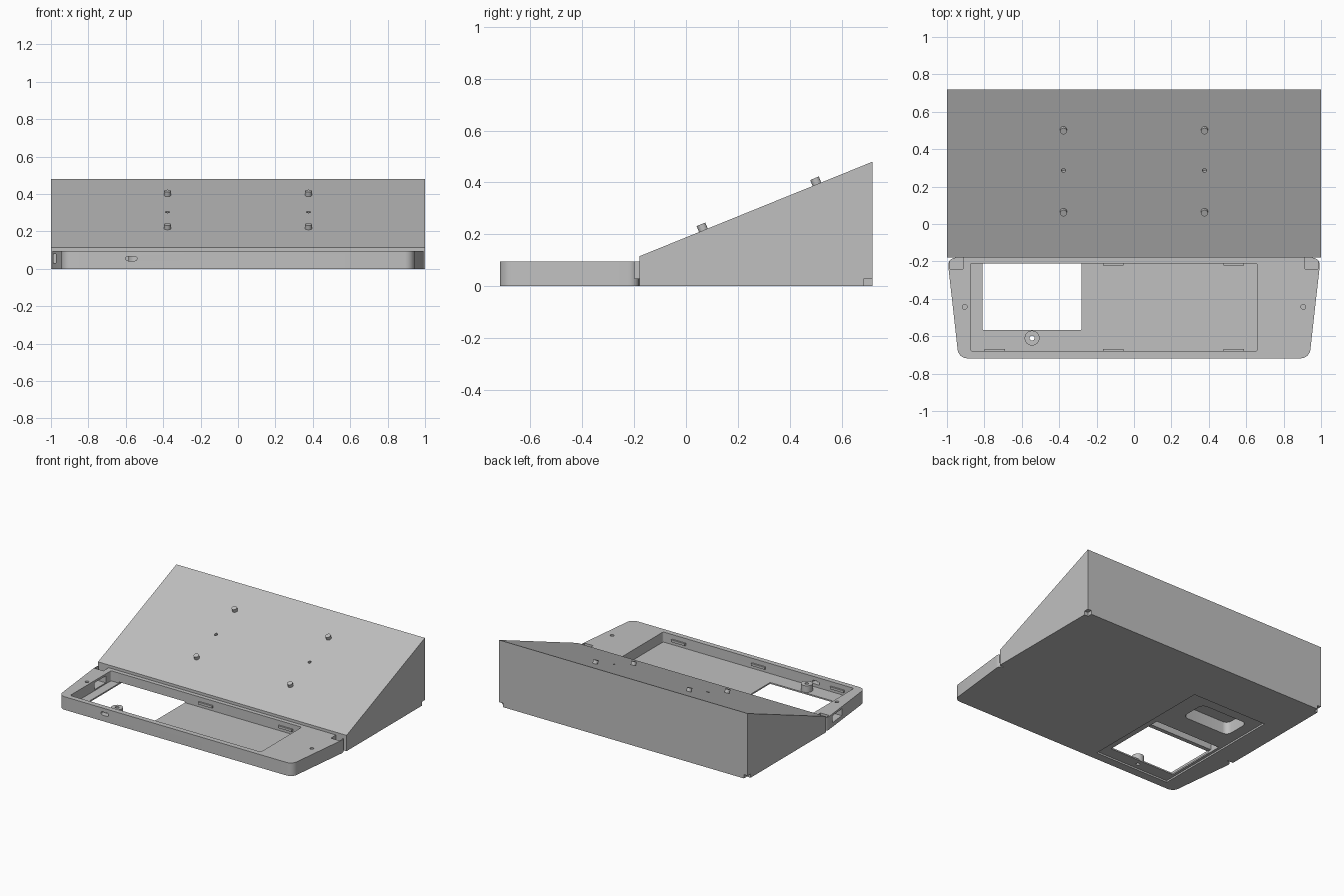
import bpy, bmesh, math
from mathutils import Vector, Matrix

if "Cube" in bpy.data.objects:
    bpy.data.objects.remove(bpy.data.objects["Cube"], do_unlink=True)

grey = bpy.data.materials.new("light grey plastic")
grey.use_nodes = True
tone = (0.53, 0.53, 0.53, 1)
grey.diffuse_color = tone
grey.node_tree.nodes["Principled BSDF"].inputs["Base Color"].default_value = tone


def finish(name, bm):
    bmesh.ops.recalc_face_normals(bm, faces=bm.faces)
    mesh = bpy.data.meshes.new(name)
    bm.to_mesh(mesh)
    bm.free()
    mesh.materials.append(grey)
    ob = bpy.data.objects.new(name, mesh)
    bpy.context.collection.objects.link(ob)
    return ob


def prism(name, points, depth, radius=0):
    """Extrude a closed 3D polygon along depth, rounding its long edges."""
    bm = bmesh.new()
    face = bm.faces.new([bm.verts.new(p) for p in points])
    depth = Vector(depth)
    out = bmesh.ops.extrude_face_region(bm, geom=[face])
    moved = [g for g in out["geom"] if isinstance(g, bmesh.types.BMVert)]
    bmesh.ops.translate(bm, verts=moved, vec=depth)
    if radius:
        edges = [e for e in bm.edges if
                 (e.verts[1].co - e.verts[0].co).cross(depth).length < 1e-6]
        bmesh.ops.bevel(bm, geom=edges, offset=radius, segments=6,
                        profile=0.5, affect='EDGES')
    return finish(name, bm)


def box(name, x0, x1, y0, y1, z0, z1, radius=0):
    pts = [(x0, y0, z0), (x1, y0, z0), (x1, y1, z0), (x0, y1, z0)]
    return prism(name, pts, (0, 0, z1 - z0), radius)


def rod(name, centre, radius, height, tilt=0):
    bm = bmesh.new()
    bmesh.ops.create_cone(bm, cap_ends=True, segments=24, radius1=radius,
                          radius2=radius, depth=height)
    bm.transform(Matrix.Translation(centre) @ Matrix.Rotation(tilt, 4, 'X'))
    return finish(name, bm)


def cut(target, cutter):
    mod = target.modifiers.new("cut", 'BOOLEAN')
    mod.operation = 'DIFFERENCE'
    mod.solver = 'EXACT'
    mod.object = cutter
    bpy.context.view_layer.objects.active = target
    bpy.ops.object.modifier_apply(modifier=mod.name)
    bpy.data.objects.remove(cutter, do_unlink=True)


# Sloped rear housing
join, back, low, high = -0.18, 0.72, 0.115, 0.48
tilt = math.atan2(high - low, back - join)
profile = [(-1, join, 0), (-1, back, 0), (-1, back, high), (-1, join, low)]
housing = prism("rear_housing", profile, (2, 0, 0))


def slope_z(y):
    return low + (y - join) * math.tan(tilt)


# Front tray
outline = [(-0.938, -0.718, 0), (0.938, -0.718, 0),
           (0.998, join, 0), (-0.998, join, 0)]
tray = prism("front_tray", outline, (0, 0, 0.095), 0.045)
cut(tray, box("pocket", -0.875, 0.66, -0.68, -0.21, 0.022, 0.2, 0.012))

# Underside recess, battery opening and inner compartment
for part in (tray, housing):
    cut(part, box("base_recess", -0.83, -0.23, -0.655, 0.345, -0.1, 0.012))
cut(tray, box("tray_opening", -0.81, -0.28, -0.567, -0.21, -0.1, 0.2, 0.008))
cut(tray, box("rim_undercut", -0.81, -0.28, -0.25, -0.1, -0.1, 0.03))
cut(housing, box("rear_slot", -0.81, -0.28, -0.25, -0.1, -0.1, 0.085))
cut(housing, box("base_pocket", -0.75, -0.37, 0.06, 0.26, -0.1, 0.1, 0.04))

# Corner notches, screw holes and rear foot notches
for s in (-1, 1):
    xs = sorted((s * 0.915, s * 0.985))
    cut(tray, box("corner_notch", *xs, -0.24, -0.1, 0.03, 0.2))
    xs = sorted((s * 0.95, s * 1.1))
    cut(tray, box("corner_gap", *xs, -0.198, -0.1, 0.03, 0.2))
    cut(tray, rod("screw_hole", (s * 0.905, -0.443, 0.08), 0.013, 0.08))
    xs = sorted((s * 0.97, s * 1.1))
    cut(housing, box("foot_notch", *xs, 0.685, 0.8, -0.1, 0.028))

# Side port and front slot
cut(tray, box("side_port", -1.1, -0.86, -0.4, -0.27, 0.03, 0.08))
slot = [(-0.6, -0.8, 0.043), (-0.54, -0.8, 0.043),
        (-0.54, -0.8, 0.067), (-0.6, -0.8, 0.067)]
cut(tray, prism("front_slot", slot, (0, 0.14, 0), 0.011))

# Pegs and holes on the slope
normal = Vector((0, -math.sin(tilt), math.cos(tilt)))
for s, side in ((-1, "right"), (1, "left")):
    x = s * 0.377
    cut(housing, rod("slope_hole", (x, 0.285, slope_z(0.285)), 0.011, 0.06, tilt))
    for y, row in ((0.067, "lower"), (0.505, "upper")):
        foot = Vector((x, y, slope_z(y)))
        rod(f"{side}_{row}_peg", foot + normal * 0.007, 0.018, 0.036, tilt)

# Hollow screw post in the tray
post = rod("screw_post", (-0.545, -0.61, 0.045), 0.04, 0.05)
cut(post, rod("post_bore", (-0.545, -0.61, 0.06), 0.013, 0.2))
cut(tray, rod("floor_bore", (-0.545, -0.61, 0.02), 0.013, 0.06))

# Clips along the tray walls
for i, x in enumerate((-0.745, -0.11, 0.533)):
    box(f"front_clip_{i}", x - 0.055, x + 0.055, -0.685, -0.668, 0.045, 0.062)
    if i:
        box(f"rear_clip_{i}", x - 0.055, x + 0.055, -0.222, -0.205, 0.045, 0.062)

# Smooth the rounded corners only
for ob in bpy.context.scene.objects:
    if ob.type == 'MESH':
        bpy.ops.object.select_all(action='DESELECT')
        ob.select_set(True)
        bpy.context.view_layer.objects.active = ob
        bpy.ops.object.shade_smooth_by_angle(angle=math.radians(30))
